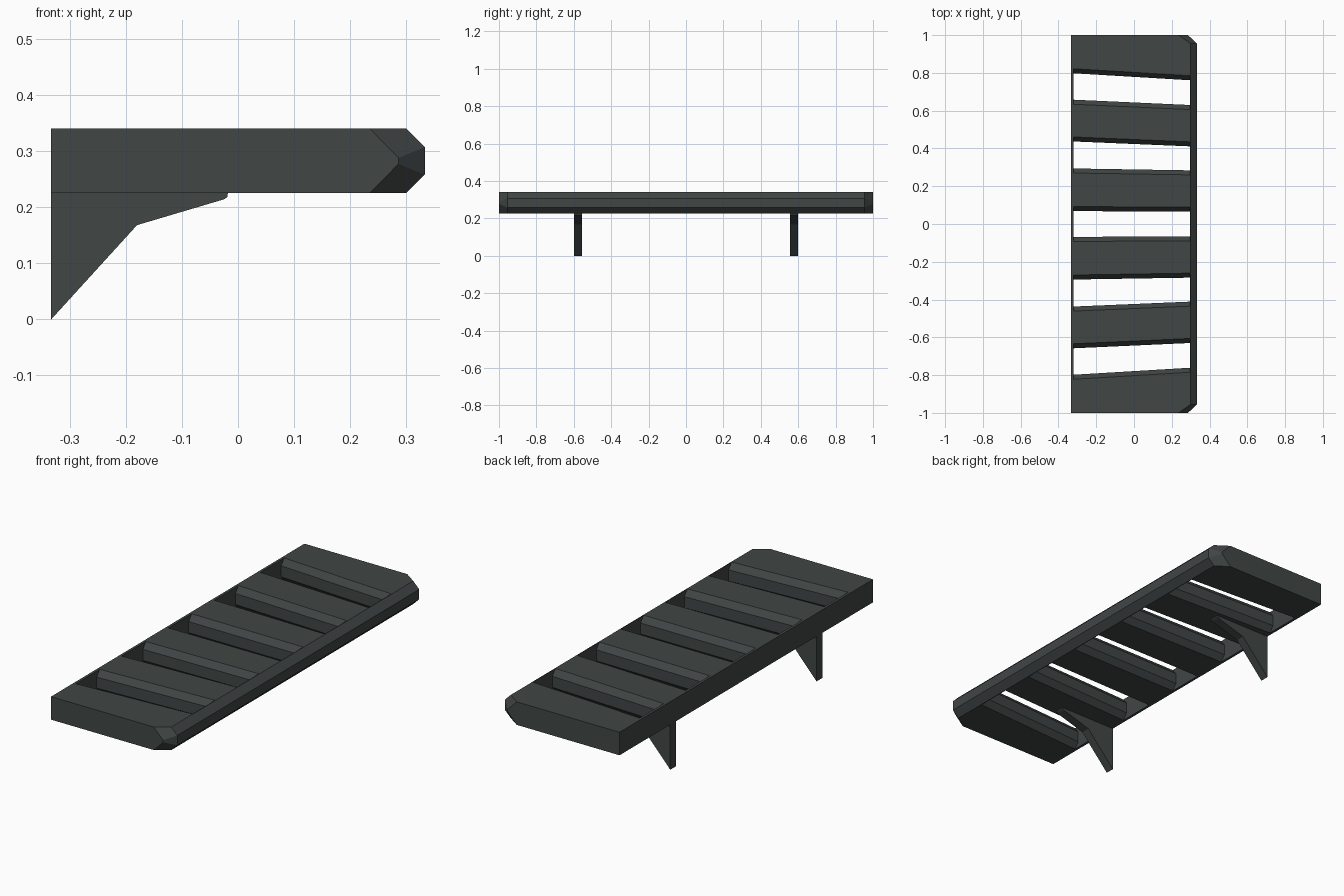
import bpy, bmesh, math

if "Cube" in bpy.data.objects:
    bpy.data.objects.remove(bpy.data.objects["Cube"])

ZB, ZT = 0.225, 0.34      # underside and top of the shelf

mat = bpy.data.materials.new("dark slate grey")
mat.diffuse_color = (0.052, 0.061, 0.060, 1)
mat.use_nodes = True
mat.node_tree.nodes["Principled BSDF"].inputs["Base Color"].default_value = mat.diffuse_color


def add_object(name, bm):
    bmesh.ops.recalc_face_normals(bm, faces=bm.faces)
    me = bpy.data.meshes.new(name)
    bm.to_mesh(me)
    bm.free()
    me.materials.append(mat)
    ob = bpy.data.objects.new(name, me)
    bpy.context.collection.objects.link(ob)
    return ob


def loft(bm, ring_a, ring_b):
    """Closed solid between two matching outlines."""
    a = [bm.verts.new(p) for p in ring_a]
    b = [bm.verts.new(p) for p in ring_b]
    n = len(a)
    bm.faces.new(a)
    bm.faces.new(b[::-1])
    for i in range(n):
        bm.faces.new((a[i], b[i], b[(i + 1) % n], a[(i + 1) % n]))


# Shelf body: slab with bevelled front edge and faceted front corners
bm = bmesh.new()
zm = (ZB + ZT) / 2
for sy in (-1, 1):
    for sz in (-1, 1):
        for x, y, h in ((-0.333, 1, 0.0575), (0.235, 1, 0.0575), (0.30, 0.955, 0.0575),
                        (0.333, 0.955, 0.0245), (0.286, 1, 0.0055)):
            bm.verts.new((x, sy * y, zm + sz * h))
bmesh.ops.convex_hull(bm, input=bm.verts[:])
bmesh.ops.dissolve_limit(bm, angle_limit=math.radians(1), verts=bm.verts[:], edges=bm.edges[:])
shelf = add_object("slatted_shelf", bm)

# Slightly skewed gaps that leave bevelled slats: (back high, back low, front high, front low)
gaps = [(0.822, 0.634, 0.785, 0.606), (0.461, 0.270, 0.435, 0.260)]
gaps += [(-b, -a, -d, -c) for a, b, c, d in gaps]
gaps.append((0.092, -0.092, 0.09, -0.09))
CY, CZ = 0.024, 0.03


def gap_ring(x, hi, lo):
    side = [(CY, ZB - 0.05), (CY, ZB), (0, ZB + CZ), (0, ZT - CZ), (CY, ZT), (CY, ZT + 0.05)]
    return [(x, hi + d, z) for d, z in side] + [(x, lo - d, z) for d, z in side[::-1]]


bm = bmesh.new()
for bh, bl, fh, fl in gaps:
    loft(bm, gap_ring(-0.32, bh - CY, bl + CY), gap_ring(0.297, fh - CY, fl + CY))
cutter = add_object("gap_cutter", bm)
cutter.hide_render = True

mod = shelf.modifiers.new("gaps", 'BOOLEAN')
mod.operation = 'DIFFERENCE'
mod.solver = 'EXACT'
mod.object = cutter
bpy.context.view_layer.objects.active = shelf
bpy.ops.object.modifier_apply(modifier=mod.name)
bpy.data.objects.remove(cutter)

# Wall brackets
profile = [(-0.333, 0), (-0.18, 0.168), (-0.025, 0.214), (-0.019, 0.218),
           (-0.018, ZB), (-0.333, ZB)]
for side, name in ((-1, "front_bracket"), (1, "rear_bracket")):
    bm = bmesh.new()
    loft(bm, [(x, side * 0.555, z) for x, z in profile],
         [(x, side * 0.6, z) for x, z in profile])
    add_object(name, bm)
